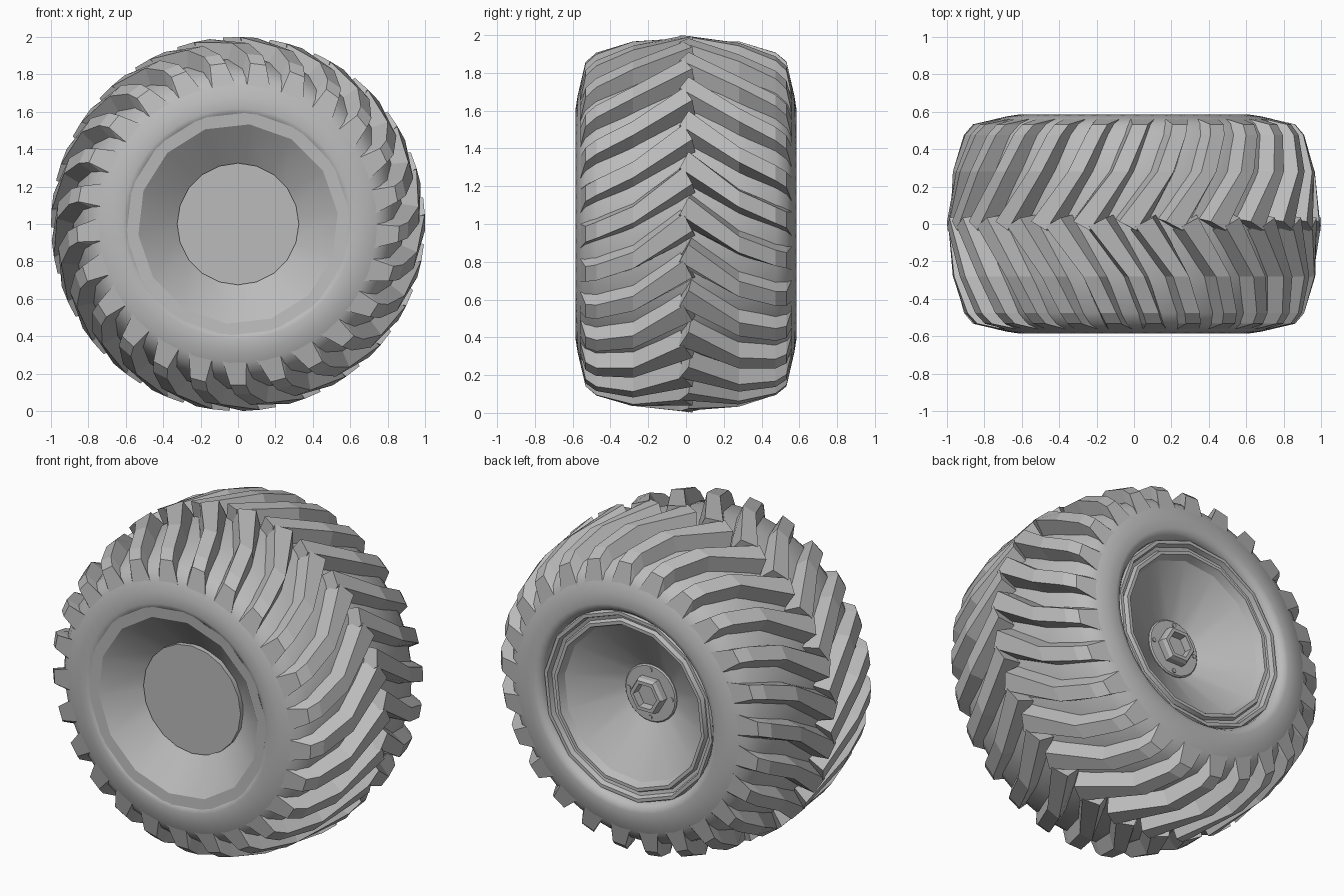
import bpy, bmesh, math

cube = bpy.data.objects.get("Cube")
if cube:
    bpy.data.objects.remove(cube)

grey = bpy.data.materials.new("plain_grey")
grey.use_nodes = True
COLOUR = (0.5, 0.5, 0.5, 1)
grey.diffuse_color = COLOUR
grey.node_tree.nodes["Principled BSDF"].inputs["Base Color"].default_value = COLOUR


def polar(r, angle, y, cx=0, cz=1):
    """Point at radius and angle (degrees) around an axle along y."""
    a = math.radians(angle)
    return (cx + r * math.cos(a), y, cz + r * math.sin(a))


def finish(name, bm, smooth=None):
    bmesh.ops.remove_doubles(bm, verts=bm.verts, dist=0.0002)
    bmesh.ops.recalc_face_normals(bm, faces=bm.faces)
    mesh = bpy.data.meshes.new(name)
    bm.to_mesh(mesh)
    bm.free()
    mesh.materials.append(grey)
    obj = bpy.data.objects.new(name, mesh)
    bpy.context.collection.objects.link(obj)
    if smooth:
        bpy.ops.object.select_all(action='DESELECT')
        obj.select_set(True)
        bpy.context.view_layer.objects.active = obj
        bpy.ops.object.shade_smooth_by_angle(angle=math.radians(smooth))
    return obj


def lathe(name, profile, sides, phase=0, smooth=None, closed=False, centre=(0, 1)):
    """Spin (radius, y) points around the axle."""
    bm = bmesh.new()
    rings = []
    for i in range(sides):
        angle = phase + 360 * i / sides
        rings.append([bm.verts.new(polar(r, angle, y, *centre)) for r, y in profile])
    count = len(profile)
    for i in range(sides):
        a, b = rings[i], rings[(i + 1) % sides]
        for j in range(count if closed else count - 1):
            k = (j + 1) % count
            pts = [a[j], a[k], b[k], b[j]]
            if profile[j][0] == 0:
                pts = pts[:3]
            elif profile[k][0] == 0:
                pts = [a[j], a[k], b[j]]
            bm.faces.new(pts)
    return finish(name, bm, smooth)


# Tyre carcass: half profile mirrored across the middle
half = [(0.56, 0.48), (0.566, 0.55), (0.585, 0.574), (0.615, 0.584), (0.68, 0.574),
        (0.74, 0.56), (0.785, 0.535), (0.83, 0.475), (0.878, 0.28)]
tyre = half + [(0.908, 0)] + [(r, -y) for r, y in reversed(half)]
lathe("tyre", tyre, 50, smooth=36, closed=True)

# Tread lugs: stations of y, base radius, top radius, swept angle, half widths, end slant
# The last two stations lay the lug end flush with the sidewall
LUGS = 25
STEP = 360 / LUGS
stations = [
    (-0.01, 0.88, 0.998, 0, 4.7, 2.6, 0.009),
    (0.28, 0.85, 0.967, -12, 4.7, 2.6, 0),
    (0.475, 0.79, 0.908, -17, 4.8, 2.7, 0),
    (0.532, 0.74, 0.86, -18.5, 5.4, 2.8, 0),
    (0.561, 0.68, 0.735, -20, 6.6, 5.0, 0),
]


def lug_row(name, side, phase):
    bm = bmesh.new()
    for i in range(LUGS):
        rings = []
        for y, base, top, sweep, wide, narrow, slant in stations:
            mid = phase + i * STEP + sweep
            corners = ((base, -wide), (top, -narrow), (top, narrow), (base, wide))
            rings.append([bm.verts.new(polar(r, mid + d, side * (y + slant * d)))
                          for r, d in corners])
        for a, b in zip(rings, rings[1:]):
            for j in range(4):
                k = (j + 1) % 4
                bm.faces.new((a[j], a[k], b[k], b[j]))
        bm.faces.new(rings[0])
        bm.faces.new(rings[-1])
    return finish(name, bm)


lug_row("front_tread_lugs", -1, 0.5)
lug_row("back_tread_lugs", 1, 0.5 + STEP * 0.35)

# Rim: shallow cone in front, stepped lip and deep dish behind
rim = [(0, -0.39), (0.30, -0.39), (0.535, -0.572), (0.60, -0.577), (0.575, -0.55),
       (0.55, -0.48), (0.55, 0.48), (0.575, 0.53), (0.565, 0.553), (0.545, 0.553),
       (0.535, 0.525), (0.515, 0.52), (0.505, 0.543), (0.485, 0.543),
       (0.465, 0.50), (0.16, 0.32), (0, 0.32)]
lathe("wheel_rim", rim, 14, phase=6.3, smooth=28)

# Front cap disc
lathe("front_cap", [(0, -0.44), (0.325, -0.44), (0.325, -0.36), (0, -0.36)],
      20, smooth=30)

# Hub flange, hexagonal nut with a socket, and four studs
lathe("hub_flange", [(0, 0.30), (0.172, 0.30), (0.172, 0.333), (0.165, 0.34), (0, 0.34)],
      24, smooth=30)
lathe("hub_nut", [(0, 0.31), (0.112, 0.31), (0.112, 0.375), (0.10, 0.395),
                  (0.078, 0.395), (0.073, 0.35), (0, 0.35)], 6)
for n in range(4):
    x, _, z = polar(0.143, 90 * n, 0)
    lathe("hub_stud", [(0, 0.33), (0.013, 0.33), (0.013, 0.346), (0, 0.346)],
          8, centre=(x, z))
